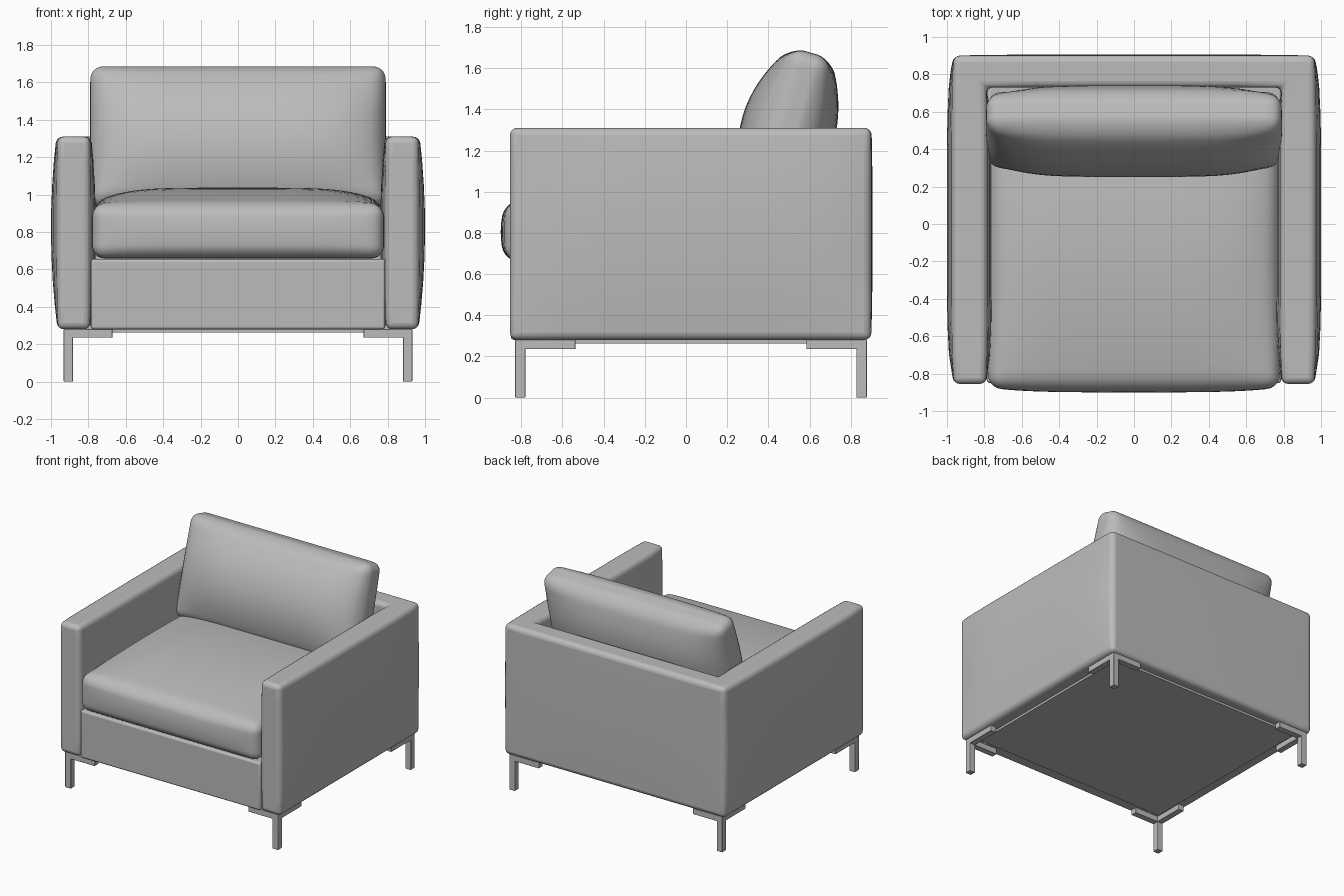
import bpy, bmesh, math
from mathutils import Matrix, Vector

cube = bpy.data.objects.get("Cube")
if cube:
    bpy.data.objects.remove(cube, do_unlink=True)

grey = bpy.data.materials.new("soft grey")
grey.use_nodes = True
COLOUR = (0.5, 0.5, 0.5, 1)
grey.diffuse_color = COLOUR
grey.node_tree.nodes["Principled BSDF"].inputs["Base Color"].default_value = COLOUR


def finish(name, bm, bevel=0, matrix=None):
    """Turn a bmesh into a shaded object with optional rounded edges."""
    bmesh.ops.recalc_face_normals(bm, faces=bm.faces)
    mesh = bpy.data.meshes.new(name)
    bm.to_mesh(mesh)
    bm.free()
    mesh.materials.append(grey)
    obj = bpy.data.objects.new(name, mesh)
    bpy.context.collection.objects.link(obj)
    if matrix:
        obj.matrix_world = matrix
    if bevel:
        mod = obj.modifiers.new("rounded edges", 'BEVEL')
        mod.width, mod.segments = bevel, 4
        mod.limit_method, mod.angle_limit = 'ANGLE', math.radians(40)
    bpy.ops.object.select_all(action='DESELECT')
    obj.select_set(True)
    bpy.context.view_layer.objects.active = obj
    bpy.ops.object.shade_smooth_by_angle(angle=math.radians(40))
    return obj


def box(name, low, high, bevel=0):
    low, high = Vector(low), Vector(high)
    bm = bmesh.new()
    bmesh.ops.create_cube(bm, size=1)
    for v in bm.verts:
        v.co = (low + high) / 2 + v.co * Vector(abs(c) for c in high - low)
    return finish(name, bm, bevel)


def spread(a, b, n):
    return [a + (b - a) * i / n for i in range(n + 1)]


def dome(t, power):
    return 1 - min(abs(t), 1) ** power


def cushion(name, half, radius, top_crown, bottom_crown, bow, matrix):
    """Rounded box, plump on both broad faces (local z), bowed out at -y."""
    bm = bmesh.new()
    bmesh.ops.create_cube(bm, size=2)
    bmesh.ops.subdivide_edges(bm, edges=bm.edges, cuts=27, use_grid_fill=True)
    for v in bm.verts:
        # crowd the grid towards the edges, then round them
        u = [math.copysign(1 - (1 - abs(c)) ** 1.8, c) for c in v.co]
        p = Vector(c * h for c, h in zip(u, half))
        core = Vector(max(radius - h, min(h - radius, c)) for c, h in zip(p, half))
        p = core + (p - core).normalized() * radius
        s, t, w = (c / h for c, h in zip(p, half))
        crown = top_crown if w > 0 else bottom_crown
        p.z += w * crown * dome(s, 5) * dome(t, 2)
        p.y -= bow * dome(s, 4) * dome(w, 2) * max(0, -t) ** 4
        v.co = p
    return finish(name, bm, matrix=matrix)


# Upholstered shell: both arms and the back in one U-shaped body
BOTTOM, TOP = 0.28, 1.31
OUT, IN, FRONT, BACK_IN, BACK = 0.965, 0.79, -0.855, 0.73, 0.9
xs = spread(-OUT, -IN, 2) + spread(-IN, IN, 6)[1:] + spread(IN, OUT, 2)[1:]
ys = spread(FRONT, BACK_IN, 10) + spread(BACK_IN, BACK, 2)[1:]
bm = bmesh.new()
for x0, x1 in zip(xs, xs[1:]):
    for y0, y1 in zip(ys, ys[1:]):
        if abs(x0 + x1) / 2 > IN or (y0 + y1) / 2 > BACK_IN:
            bm.faces.new([bm.verts.new((x, y, BOTTOM))
                          for x, y in ((x0, y0), (x1, y0), (x1, y1), (x0, y1))])
bmesh.ops.remove_doubles(bm, verts=bm.verts, dist=0.001)
grown = bmesh.ops.extrude_face_region(bm, geom=bm.faces[:])["geom"]
bmesh.ops.translate(bm, vec=(0, 0, TOP - BOTTOM),
                    verts=[g for g in grown if isinstance(g, bmesh.types.BMVert)])
for z in spread(BOTTOM, TOP, 8)[1:-1]:
    bmesh.ops.bisect_plane(bm, geom=bm.verts[:] + bm.edges[:] + bm.faces[:],
                           plane_co=(0, 0, z), plane_no=(0, 0, 1))
for v in bm.verts:
    # padding swells the arm sides and, slightly, the back
    x, y, z = v.co
    tall = dome((z - 0.82) / 0.54, 2)
    long = dome((y - (FRONT + BACK) / 2) / ((BACK - FRONT) / 2), 6)
    if abs(abs(x) - OUT) < 0.01:
        v.co.x += math.copysign(0.035 * tall * long, x)
    elif abs(abs(x) - IN) < 0.01 and y < BACK_IN - 0.01:
        v.co.x -= math.copysign(0.03 * tall * long, x)
    if y > BACK - 0.01:
        v.co.y += 0.007 * tall * dome(x / OUT, 4)
finish("arms_and_back", bm, 0.035)

# Base rail under the seat and the thin bottom panel
box("front_rail", (-0.787, -0.85, 0.28), (0.787, 0.76, 0.655), 0.015)
box("bottom_panel", (-0.86, -0.74, 0.262), (0.86, 0.82, 0.3))

# Cushions
cushion("seat_cushion", (0.78, 0.79, 0.147), 0.07, 0.085, 0, 0.025,
        Matrix.Translation((0, -0.085, 0.805)))
lean = math.radians(90 - 16)
cushion("back_cushion", (0.79, 0.39, 0.1), 0.07, 0.135, 0.125, 0,
        Matrix.Translation((0, 0.5, 1.3)) @ Matrix.Rotation(lean, 4, 'X'))

# Legs: a square post with two flat brackets along the underside
for side, sx in (("left", 1), ("right", -1)):
    for end, y, sy in (("front", -0.805, 1), ("back", 0.853, -1)):
        x, w = 0.907, 0.025
        name = f"{end}_{side}_leg"
        box(name, (sx * (x - w), y - w, 0), (sx * (x + w), y + w, 0.282), 0.004)
        box(name + "_side_bracket", (sx * (x - w), y - sy * w, 0.235),
            (sx * (x + w), y + sy * 0.268, 0.282), 0.004)
        box(name + "_cross_bracket", (sx * (x + w), y - w, 0.235),
            (sx * 0.672, y + w, 0.282), 0.004)
